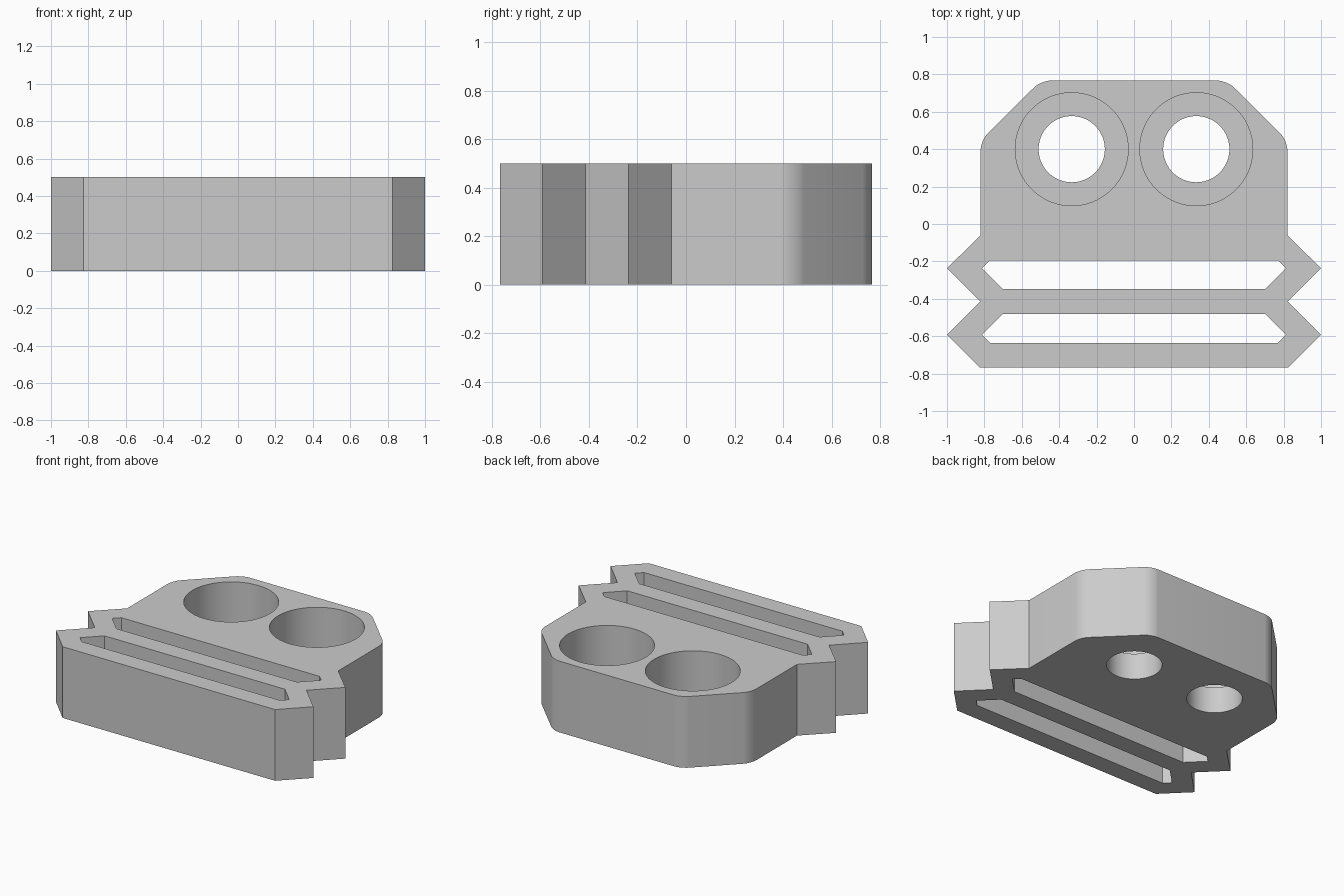
import bpy
import bmesh

cube = bpy.data.objects.get("Cube")
if cube:
    bpy.data.objects.remove(cube, do_unlink=True)

HEIGHT = 0.5
LEDGE = 0.185     # floor height of the counterbored pockets
HOLE_X, HOLE_Y = 0.333, 0.4

grey = bpy.data.materials.new("mid grey")
grey.use_nodes = True
colour = (0.6, 0.6, 0.6, 1)
grey.diffuse_color = colour
grey.node_tree.nodes["Principled BSDF"].inputs["Base Color"].default_value = colour


def prism(name, half, z0, z1, round_above=None):
    """Mirror a right-hand profile (front to back) and extrude it upward."""
    points = half + [(-x, y) for x, y in reversed(half)]
    bm = bmesh.new()
    base = bm.faces.new([bm.verts.new((x, y, z0)) for x, y in points])
    new = bmesh.ops.extrude_face_region(bm, geom=[base])["geom"]
    top = [v for v in new if isinstance(v, bmesh.types.BMVert)]
    bmesh.ops.translate(bm, verts=top, vec=(0, 0, z1 - z0))
    if round_above is not None:
        # Round the vertical corners at the back
        edges = [e for e in bm.edges
                 if abs(e.verts[0].co.z - e.verts[1].co.z) > 0.1
                 and e.verts[0].co.y > round_above]
        bmesh.ops.bevel(bm, geom=edges, offset=0.054, offset_type='OFFSET',
                        segments=8, profile=0.5, affect='EDGES')
    bmesh.ops.recalc_face_normals(bm, faces=bm.faces)
    mesh = bpy.data.meshes.new(name)
    bm.to_mesh(mesh)
    bm.free()
    mesh.materials.append(grey)
    obj = bpy.data.objects.new(name, mesh)
    bpy.context.collection.objects.link(obj)
    return obj


def cylinder(name, x, radius, z0, z1):
    bpy.ops.mesh.primitive_cylinder_add(
        vertices=72, radius=radius, depth=z1 - z0,
        location=(x, HOLE_Y, (z0 + z1) / 2))
    obj = bpy.context.object
    obj.name = name
    obj.data.materials.append(grey)
    return obj


# Body with two pointed ribs on each side and a chamfered back
body = prism("clamp_body", [
    (0.825, -0.767), (1.0, -0.592), (0.822, -0.414), (1.0, -0.237),
    (0.82, -0.06), (0.82, 0.447), (0.497, 0.767)], 0, HEIGHT, round_above=0.2)

# Two mirrored through slots
cutters = [
    prism("back_slot_cutter", [(0.70, -0.348), (0.812, -0.236), (0.77, -0.195)],
          -0.1, HEIGHT + 0.1),
    prism("front_slot_cutter", [(0.77, -0.635), (0.812, -0.592), (0.70, -0.48)],
          -0.1, HEIGHT + 0.1),
]

# Counterbored holes
for side, x in (("left", HOLE_X), ("right", -HOLE_X)):
    cutters.append(cylinder(side + "_pocket_cutter", x, 0.302, LEDGE, HEIGHT + 0.1))
    cutters.append(cylinder(side + "_bore_cutter", x, 0.177, -0.1, HEIGHT + 0.05))

bpy.ops.object.select_all(action='DESELECT')
body.select_set(True)
bpy.context.view_layer.objects.active = body
for cutter in cutters:
    cutter.hide_render = True
    cut = body.modifiers.new(cutter.name, 'BOOLEAN')
    cut.operation = 'DIFFERENCE'
    cut.solver = 'EXACT'
    cut.object = cutter
    bpy.ops.object.modifier_apply(modifier=cut.name)
    bpy.data.objects.remove(cutter, do_unlink=True)

bpy.ops.object.shade_smooth_by_angle(angle=0.5)
